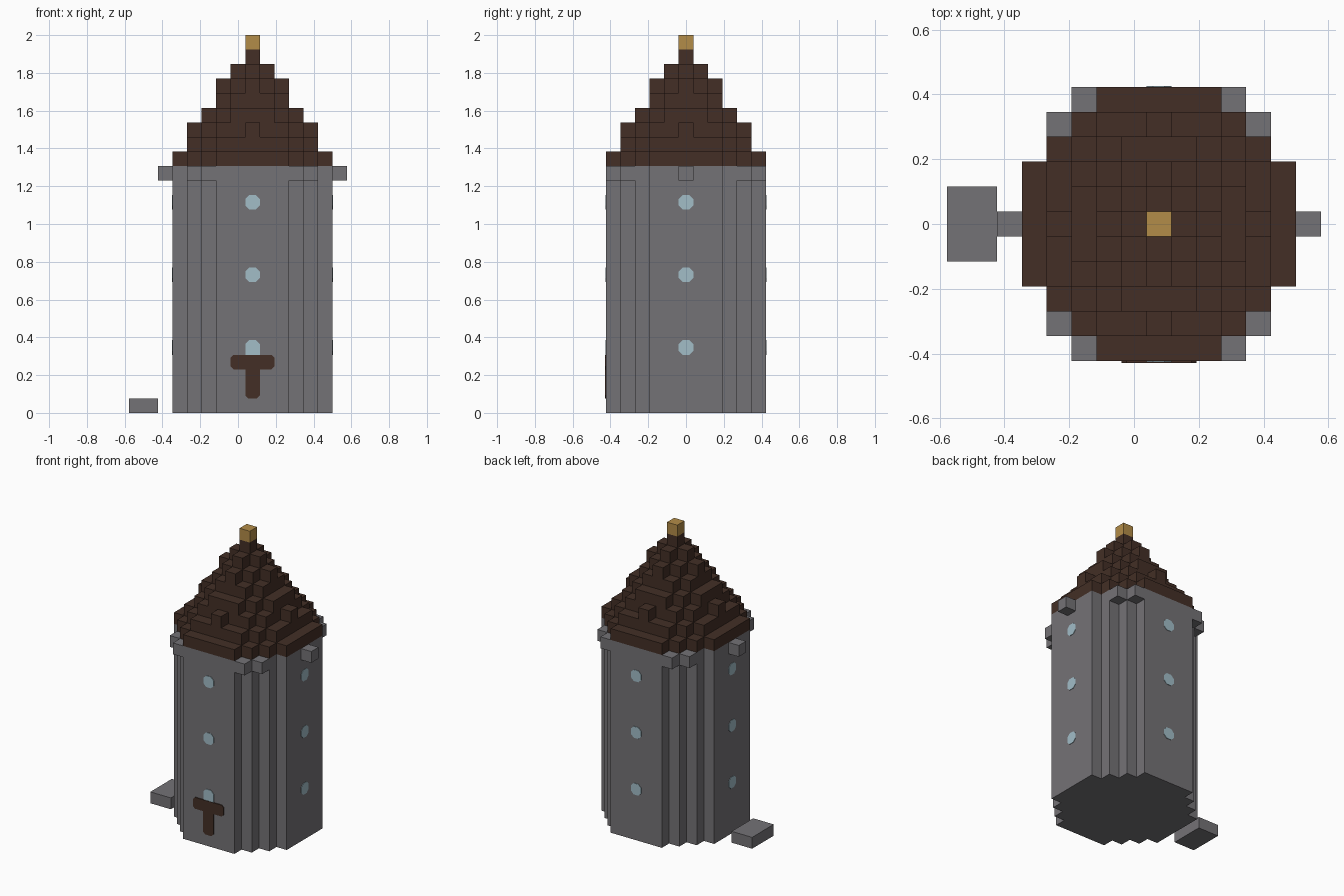
import bpy, bmesh, math
from mathutils import Matrix, Vector

cube = bpy.data.objects.get("Cube")
if cube:
    bpy.data.objects.remove(cube, do_unlink=True)

U = 2 / 26                      # one block
AXIS = Vector((U, 0, 0))        # tower axis


def material(name, rgb):
    m = bpy.data.materials.new(name)
    m.use_nodes = True
    m.diffuse_color = (*rgb, 1)
    bsdf = m.node_tree.nodes["Principled BSDF"]
    bsdf.inputs["Base Color"].default_value = (*rgb, 1)
    bsdf.inputs["Roughness"].default_value = 0.9
    return m


stone = material("grey stone", (0.175, 0.17, 0.182))
wood = material("dark brown wood", (0.056, 0.028, 0.019))
gold = material("gold", (0.45, 0.265, 0.065))
glass = material("pale blue glass", (0.36, 0.51, 0.575))


def finish(bm, name, mat):
    bmesh.ops.recalc_face_normals(bm, faces=bm.faces[:])
    mesh = bpy.data.meshes.new(name)
    bm.to_mesh(mesh)
    bm.free()
    mesh.materials.append(mat)
    ob = bpy.data.objects.new(name, mesh)
    ob.location = AXIS
    bpy.context.scene.collection.objects.link(ob)
    return ob


def add_disc(bm, radius, z, height):
    """Extruded blocky disc: every block whose centre lies inside the radius."""
    tier = bmesh.new()
    n = int(radius)
    for i in range(-n, n + 1):
        for j in range(-n, n + 1):
            if i * i + j * j <= radius * radius:
                corners = [(i - .5, j - .5), (i + .5, j - .5), (i + .5, j + .5), (i - .5, j + .5)]
                tier.faces.new([tier.verts.new((x * U, y * U, z * U)) for x, y in corners])
    bmesh.ops.remove_doubles(tier, verts=tier.verts[:], dist=U / 100)
    bottom = tier.faces[:]
    top = bmesh.ops.extrude_face_region(tier, geom=bottom, use_keep_orig=True)["geom"]
    bmesh.ops.translate(tier, vec=(0, 0, height * U),
                        verts=[g for g in top if isinstance(g, bmesh.types.BMVert)])
    bmesh.ops.recalc_face_normals(tier, faces=tier.faces[:])
    bmesh.ops.dissolve_limit(tier, angle_limit=0.01, verts=tier.verts[:], edges=tier.edges[:])
    temp = bpy.data.meshes.new("tier")
    tier.to_mesh(temp)
    tier.free()
    bm.from_mesh(temp)
    bpy.data.meshes.remove(temp)


def add_block(bm, centre, size=(1, 1, 1)):
    """Box placed in block units."""
    mat = Matrix.Translation(Vector(centre) * U) @ Matrix.Diagonal((*[s * U for s in size], 1))
    bmesh.ops.create_cube(bm, size=1, matrix=mat)


def plate(name, mat, outline, quarter=0, thick=0.003, clip=0.27):
    """Thin plate on one tower wall; convex corners of the outline are clipped."""
    pts = [Vector(p) for p in outline]
    path = []
    for k, p in enumerate(pts):
        a, b = pts[k - 1] - p, pts[(k + 1) % len(pts)] - p
        if a.x * b.y - a.y * b.x < 0:
            path += [p + a.normalized() * clip, p + b.normalized() * clip]
        else:
            path.append(p)
    bm = bmesh.new()
    wall = -5.5 * U
    face = bm.faces.new([bm.verts.new((p.x * U, wall, p.y * U)) for p in path])
    out = bmesh.ops.extrude_face_region(bm, geom=[face], use_keep_orig=True)["geom"]
    bmesh.ops.translate(bm, vec=(0, -thick, 0),
                        verts=[g for g in out if isinstance(g, bmesh.types.BMVert)])
    bmesh.ops.rotate(bm, verts=bm.verts[:], cent=(0, 0, 0),
                     matrix=Matrix.Rotation(quarter * math.pi / 2, 3, 'Z'))
    finish(bm, name, mat)


# Tower shaft
bm = bmesh.new()
add_disc(bm, 5.4, 0, 17)
finish(bm, "tower_wall", stone)

# Corbels under the eaves
bm = bmesh.new()
for sx in (-1, 1):
    add_block(bm, (6 * sx, 0, 16.5))
    for sy in (-1, 1):
        add_block(bm, (3 * sx, 5 * sy, 16.5))
        add_block(bm, (4 * sx, 4 * sy, 16.5))
finish(bm, "corbels", stone)

# Stepped conical roof
bm = bmesh.new()
for k in range(8):
    add_disc(bm, 5.4 * (1 - k / 8), 17 + k, 1)
finish(bm, "roof", wood)

# Finial
bm = bmesh.new()
add_block(bm, (0, 0, 25.5))
finish(bm, "finial", gold)

# Stone step beside the tower
bm = bmesh.new()
add_block(bm, (-7.5, 0, 0.5), (2, 3, 1))
finish(bm, "side_step", stone)

# Windows on all four sides
for quarter, side in enumerate(("front", "left", "back", "right")):
    for level, z in enumerate((4, 9, 14)):
        low = z - 0.4 if (quarter, level) == (0, 0) else z
        plate(f"{side}_window_{level + 1}", glass,
              [(-.5, low), (.5, low), (.5, z + 1), (-.5, z + 1)], quarter)

# T-shaped door
plate("door", wood, [(-.5, 1), (.5, 1), (.5, 3), (1.5, 3), (1.5, 4),
                     (-1.5, 4), (-1.5, 3), (-.5, 3)], thick=0.006, clip=0.2)
